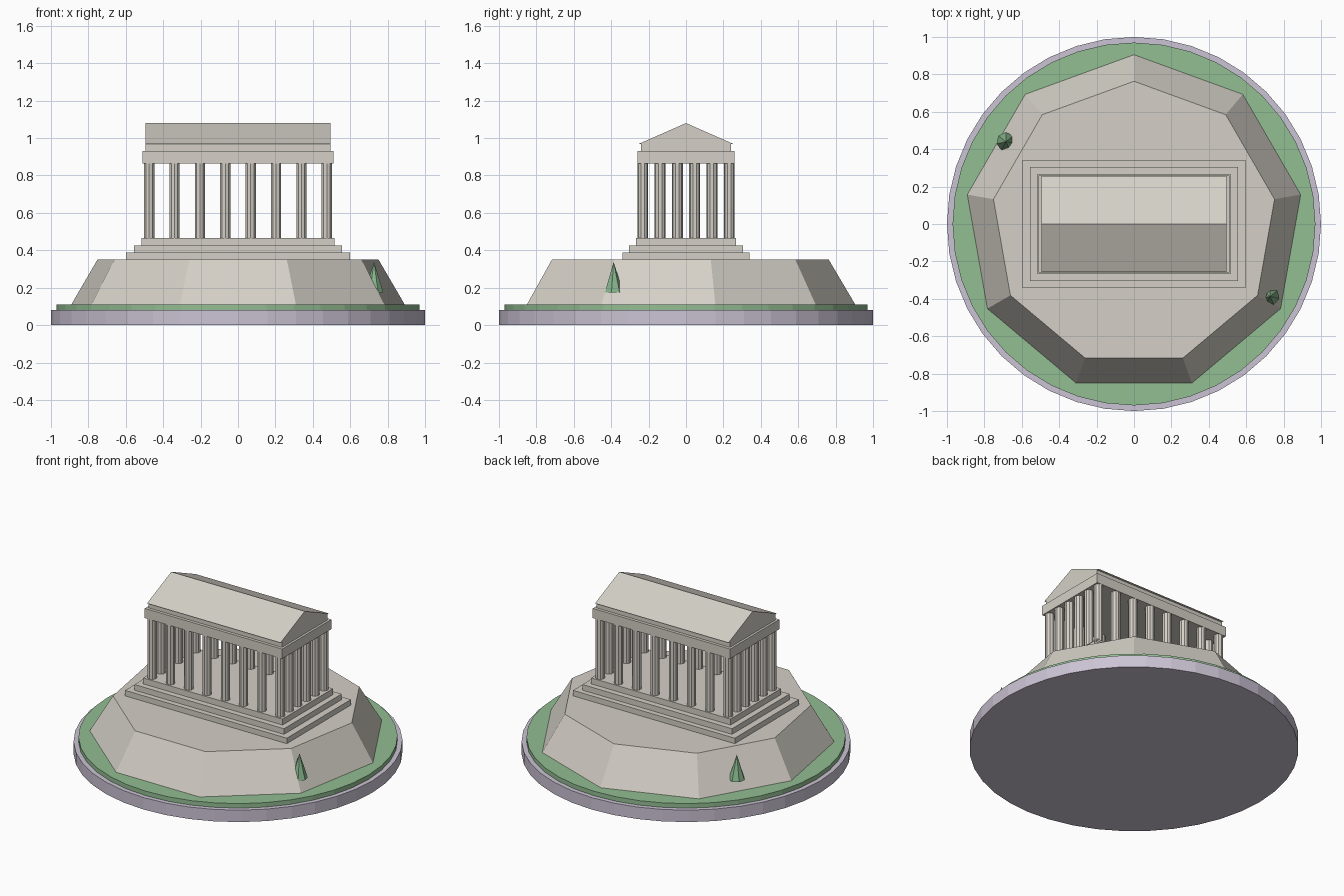
import bpy
import bmesh
from math import sin, cos, tau

cube = bpy.data.objects.get("Cube")
if cube:
    bpy.data.objects.remove(cube, do_unlink=True)


def material(name, rgb):
    m = bpy.data.materials.new(name)
    m.use_nodes = True
    m.diffuse_color = (*rgb, 1)
    m.node_tree.nodes["Principled BSDF"].inputs["Base Color"].default_value = (*rgb, 1)
    return m


STONE = material("pale stone", (0.66, 0.63, 0.57))
PLINTH = material("lavender grey", (0.6, 0.55, 0.66))
GRASS = material("grass green", (0.29, 0.51, 0.29))
LEAF = material("leaf green", (0.25, 0.47, 0.27))


def finish(name, bm, mat):
    bmesh.ops.recalc_face_normals(bm, faces=bm.faces)
    mesh = bpy.data.meshes.new(name)
    bm.to_mesh(mesh)
    bm.free()
    mesh.materials.append(mat)
    obj = bpy.data.objects.new(name, mesh)
    bpy.context.collection.objects.link(obj)
    return obj


def add_loft(bm, lower, upper):
    """Close the space between two point rings of equal length."""
    a = [bm.verts.new(p) for p in lower]
    b = [bm.verts.new(p) for p in upper]
    bm.faces.new(a[::-1])
    bm.faces.new(b)
    for i in range(len(a)):
        j = (i + 1) % len(a)
        bm.faces.new((a[i], a[j], b[j], b[i]))


def ring(x, y, z, r, n):
    return [(x + r * sin(tau * i / n), y + r * cos(tau * i / n), z) for i in range(n)]


def frustum(name, mat, n, r0, r1, z0, z1, centres=((0, 0),)):
    bm = bmesh.new()
    for x, y in centres:
        add_loft(bm, ring(x, y, z0, r0, n), ring(x, y, z1, r1, n))
    return finish(name, bm, mat)


def box(name, hx, hy, z0, z1):
    bm = bmesh.new()
    corners = [(-hx, -hy), (hx, -hy), (hx, hy), (-hx, hy)]
    add_loft(bm, [(x, y, z0) for x, y in corners], [(x, y, z1) for x, y in corners])
    return finish(name, bm, STONE)


# Ground: round plinth, grass disc and nine-sided rock
frustum("plinth", PLINTH, 40, 1, 1, 0, 0.08)
frustum("grass", GRASS, 40, 0.97, 0.97, 0.08, 0.11)
frustum("rock", STONE, 9, 0.905, 0.763, 0.11, 0.35)

# Stepped platform
box("lower_step", 0.6, 0.34, 0.35, 0.387)
box("middle_step", 0.555, 0.305, 0.387, 0.425)
box("upper_step", 0.517, 0.267, 0.425, 0.465)

# Colonnade: eight along each long side, six across each end
CX, CY = 0.475, 0.231
spots = []
for s in (-1, 1):
    spots += [(-CX + 2 * CX * i / 7, s * CY) for i in range(8)]
    spots += [(s * CX, -CY + 2 * CY * i / 5) for i in range(1, 5)]
frustum("columns", STONE, 10, 0.029, 0.029, 0.465, 0.865, spots)

# Beams above the columns
box("beam", 0.51, 0.26, 0.865, 0.93)
box("cornice", 0.495, 0.24, 0.93, 0.967)

# Gabled roof
bm = bmesh.new()
gable = [(-0.257, 0.967), (0.257, 0.967), (0, 1.08)]
add_loft(bm, [(-0.495, y, z) for y, z in gable], [(0.495, y, z) for y, z in gable])
finish("roof", bm, STONE)

# Pointed bushes on the slope
for name, x, y in (("front_bush", 0.727, -0.387), ("back_bush", -0.685, 0.44)):
    bm = bmesh.new()
    base = [bm.verts.new(p) for p in ring(x, y, 0.175, 0.051, 7)]
    tip = bm.verts.new((x, y, 0.338))
    bm.faces.new(base)
    for i in range(7):
        bm.faces.new((base[i], base[(i + 1) % 7], tip))
    finish(name, bm, LEAF)
